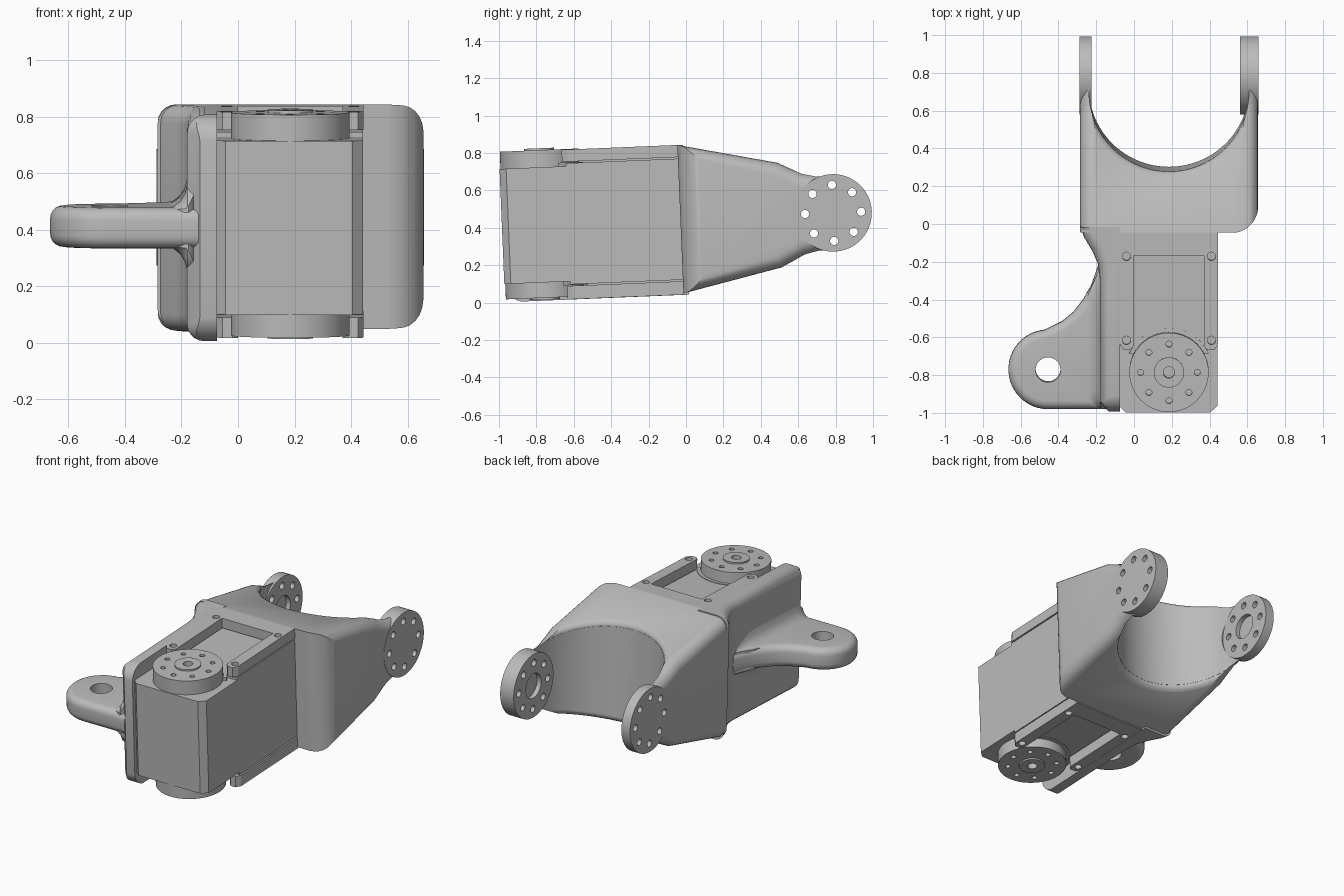
import bpy
import bmesh
from math import radians, cos, sin, pi
from mathutils import Matrix

default_cube = bpy.data.objects.get("Cube")
if default_cube:
    bpy.data.objects.remove(default_cube, do_unlink=True)

grey = bpy.data.materials.new("plain grey")
grey.use_nodes = True
grey.diffuse_color = (0.5, 0.5, 0.5, 1)
grey.node_tree.nodes["Principled BSDF"].inputs["Base Color"].default_value = grey.diffuse_color

parts = []
CENTRE_X = 0.185
HORN_Y = -0.77
HUB_Y = 0.787


def add_object(name, bm, keep=True):
    bmesh.ops.recalc_face_normals(bm, faces=bm.faces[:])
    mesh = bpy.data.meshes.new(name)
    bm.to_mesh(mesh)
    bm.free()
    mesh.materials.append(grey)
    obj = bpy.data.objects.new(name, mesh)
    bpy.context.scene.collection.objects.link(obj)
    if keep:
        parts.append(obj)
    else:
        obj.hide_render = True
    return obj


def loft(rings):
    """Closed skin through rings that have equal numbers of points."""
    bm = bmesh.new()
    rows = [[bm.verts.new(p) for p in ring] for ring in rings]
    bm.faces.new(rows[0])
    bm.faces.new(rows[-1])
    for a, b in zip(rows, rows[1:]):
        for i in range(len(a)):
            bm.faces.new((a[i - 1], a[i], b[i], b[i - 1]))
    bmesh.ops.recalc_face_normals(bm, faces=bm.faces[:])
    return bm


def prism(name, outline, low, high, axis="z", bevel=0, choose=None, keep=True):
    """Extrude a flat outline along an axis, rounding the chosen rim edges."""
    k = "xyz".index(axis)
    bm = loft([[(*p[:k], h, *p[k:]) for p in outline] for h in (low, high)])
    if bevel:
        rim = [e for e in bm.edges
               if abs(e.verts[0].co[k] - e.verts[1].co[k]) < 1e-5
               and choose(e.verts[0].co, e.verts[1].co)]
        bmesh.ops.bevel(bm, geom=rim, offset=bevel, segments=5, profile=0.5,
                        affect="EDGES", clamp_overlap=True)
    return add_object(name, bm, keep)


def cylinders(name, centres, radius, low, high, axis="z", keep=True, sides=48):
    """One mesh of equal cylinders whose centres lie across the axis."""
    k = "xyz".index(axis)
    turn = Matrix.Rotation(pi / 2, 4, "Y") if axis == "x" else Matrix()
    bm = bmesh.new()
    for c in centres:
        place = list(c)
        place.insert(k, (low + high) / 2)
        bmesh.ops.create_cone(bm, cap_ends=True, segments=sides, radius1=radius,
                              radius2=radius, depth=high - low,
                              matrix=Matrix.Translation(place) @ turn)
    return add_object(name, bm, keep)


def cut(obj, cutter):
    mod = obj.modifiers.new("cut", "BOOLEAN")
    mod.operation = "DIFFERENCE"
    mod.solver = "EXACT"
    mod.object = cutter
    bpy.context.view_layer.objects.active = obj
    bpy.ops.object.modifier_apply(modifier=mod.name)
    bpy.data.objects.remove(cutter, do_unlink=True)


def arc(cx, cy, r, start, end, n):
    angles = [radians(start + (end - start) * i / n) for i in range(n + 1)]
    return [(cx + r * cos(a), cy + r * sin(a)) for a in angles]


def bolt_circle(cx, cy, r):
    return arc(cx, cy, r, 0, 315, 7)


def corner(cx, cy, r, sx, sy):
    """Outline of the waste outside a rounded corner."""
    pts = arc(0, 0, r, 0, 90, 12) + [(0, 2 * r), (2 * r, 2 * r), (2 * r, 0)]
    return [(cx + sx * x, cy + sy * y) for x, y in pts]


# Fork: tapered block with a deep round throat
LEFT, RIGHT, FRONT, BACK, TOP = -0.285, 0.656, -0.03, 0.76, 0.397
upper = [(FRONT, TOP), (0.5, 0.28), (0.57, 0.245), (0.63, 0.217), (0.7, 0.203), (BACK, 0.2)]
side = upper + [(y, -z) for y, z in reversed(upper)]


def fork_rim(a, b):
    at_back = min(a.y, b.y) > BACK - 0.01
    at_plain_front = max(a.y, b.y) < FRONT + 0.01 and a.x < 0
    return not (at_back or at_plain_front)


def throat(r):
    return arc(CENTRE_X, 0.715, r, 180, 360, 48) + [(CENTRE_X + r, 1.2), (CENTRE_X - r, 1.2)]


fork = prism("fork_body", side, LEFT, RIGHT, "x", 0.07, fork_rim)
cut(fork, prism("corner_cutter", corner(0.517, 0.11, 0.141, 1, -1), -1, 1, keep=False))
THROAT_R, LIP = 0.424, 0.032
cut(fork, prism("throat_cutter", throat(THROAT_R), -1, 1, keep=False))

# Rounded lips of the throat, following the sloping faces
slope = (TOP - 0.28) / (0.5 - FRONT)
for s in (1, -1):
    steps = [(0.001, -LIP)]
    steps += [(LIP * (1 - cos(radians(t))), LIP * (sin(radians(t)) - 1)) for t in (15, 35, 55, 75)]
    steps += [(LIP, 0.004), (LIP, 0.2)]
    rings = [[(x, y, s * (TOP - slope * (y - FRONT) + rise)) for x, y in throat(THROAT_R + grow)]
             for grow, rise in steps]
    cut(fork, add_object("lip_cutter", loft(rings), False))
cut(fork, cylinders("hub_cutter", [(HUB_Y, 0)], 0.204, -1, 1, "x", False, 64))

# Round hubs at the fork ends, with bolt holes and a recess on the inner face
for name, low, high, recess in (("right_hub", -0.288, -0.225, -0.225),
                                ("left_hub", 0.56, 0.658, 0.56)):
    hub = cylinders(name, [(HUB_Y, 0)], 0.207, low, high, "x", sides=64)
    cut(hub, cylinders("bolt_cutter", bolt_circle(HUB_Y, 0, 0.15), 0.022,
                       low - 0.1, high + 0.1, "x", False, 20))
    cut(hub, cylinders("recess_cutter", [(HUB_Y, 0)], 0.08,
                       recess - 0.03, recess + 0.03, "x", False))

# Side wall that blends the fork into the lug
WALL_IN, WALL_FRONT = -0.075, -0.98
wall = [(WALL_IN, 0), (-0.284, 0), (-0.265, -0.055), (-0.22, -0.13), (-0.19, -0.2),
        (-0.18, -0.28), (-0.18, -0.93), (-0.135, WALL_FRONT), (WALL_IN, WALL_FRONT)]
side_wall = prism("side_wall", wall, -0.405, TOP, "z", 0.062,
                  lambda a, b: min(a.x, b.x) < WALL_IN - 0.01 and min(a.y, b.y) < -0.01)
for s, edge in ((1, TOP), (-1, 0.405)):
    waste = corner(WALL_FRONT + 0.1, s * (edge - 0.1), 0.101, -1, s)
    cut(side_wall, prism("corner_cutter", waste, -0.5, 0, "x", keep=False))

# Lug with an eye hole
lug_outline = arc(-0.455, HORN_Y, 0.21, 270, 95, 24)
lug_outline += [(-0.38, -0.515), (-0.32, -0.465), (-0.27, -0.4), (-0.225, -0.32),
                (-0.19, -0.22), (-0.14, -0.2), (-0.14, -0.98)]
lug = prism("lug", lug_outline, -0.075, 0.07, "z", 0.045,
            lambda a, b: min(a.x, b.x) < -0.15)
cut(lug, cylinders("eye_cutter", [(-0.455, HORN_Y)], 0.066, -0.3, 0.3, "z", False))

# Fillet between lug and wall, fading out at both ends
curve = [(0.08, -0.008), (0.05, 0.005), (0.025, 0.025), (0.01, 0.05), (0, 0.085), (-0.04, 0.085)]
rings = []
for y, size in ((-0.97, 0.1), (-0.955, 0.55), (-0.92, 0.95), (-0.88, 1), (-0.42, 1),
                (-0.36, 0.75), (-0.3, 0.4), (-0.24, 0.1)):
    above = [(-0.179 - size * d, y, 0.068 + size * h) for d, h in curve]
    rings.append(above + [(x, y, -0.005 - z) for x, y, z in reversed(above)])
add_object("lug_fillet", loft(rings))

# Motor case with chamfered front corners
CASE = 0.308
case = [(-0.08, 0), (-0.08, -0.95), (-0.045, -0.985), (0.405, -0.985), (0.443, -0.95), (0.443, 0)]
prism("motor_case", case, -CASE, CASE)

# Bracket plates, screws, horns: the same on the upper and lower faces
half = [(0.26, FRONT), (0.26, -0.62), (0.24, -0.65), (0.205, -0.65), (0.185, -0.63), (0.185, -0.15)]
plate = [(CENTRE_X - x, y) for x, y in half] + [(CENTRE_X + x, y) for x, y in reversed(half)]
shoulder = [(-0.08, -0.63), (0.443, -0.63), (0.443, FRONT), (-0.08, FRONT)]
screws = [(x, y) for x in (-0.04, 0.41) for y in (-0.6, -0.155)]
axis_point = [(CENTRE_X, HORN_Y)]

for label, s, plate_top, horn_top in (("upper", 1, TOP, 0.4), ("lower", -1, 0.404, 0.39)):
    def span(a, b):
        return sorted((s * a, s * b))

    bracket = prism(label + "_bracket", plate, *span(0.332, plate_top))
    cut(bracket, cylinders("screw_cutter", screws, 0.022, *span(0.36, 0.5), keep=False, sides=20))
    prism(label + "_case_shoulder", shoulder, *span(0.3, 0.324))
    seat = arc(CENTRE_X, HORN_Y, 0.232, 25, 155, 32)
    prism(label + "_horn_seat", seat, *span(0.3, 0.328))
    horn = cylinders(label + "_horn", axis_point, 0.21, *span(0.3, horn_top), sides=64)
    cut(horn, cylinders("bolt_cutter", bolt_circle(CENTRE_X, HORN_Y, 0.15), 0.016,
                        *span(horn_top - 0.05, 0.5), keep=False, sides=16))
    boss = cylinders(label + "_horn_boss", axis_point, 0.08, *span(horn_top - 0.01, horn_top + 0.01))
    for target in (horn, boss):
        cut(target, cylinders("bore_cutter", axis_point, 0.03, *span(horn_top - 0.06, 0.6), keep=False))

# Lean the whole assembly slightly and smooth the rounded faces
lean = Matrix.Translation((0, 0, 0.4475)) @ Matrix.Rotation(radians(2.36), 4, "X")
bpy.ops.object.select_all(action="DESELECT")
for part in parts:
    part.data.transform(lean)
    part.select_set(True)
bpy.context.view_layer.objects.active = parts[0]
bpy.ops.object.shade_smooth_by_angle(angle=radians(32))
